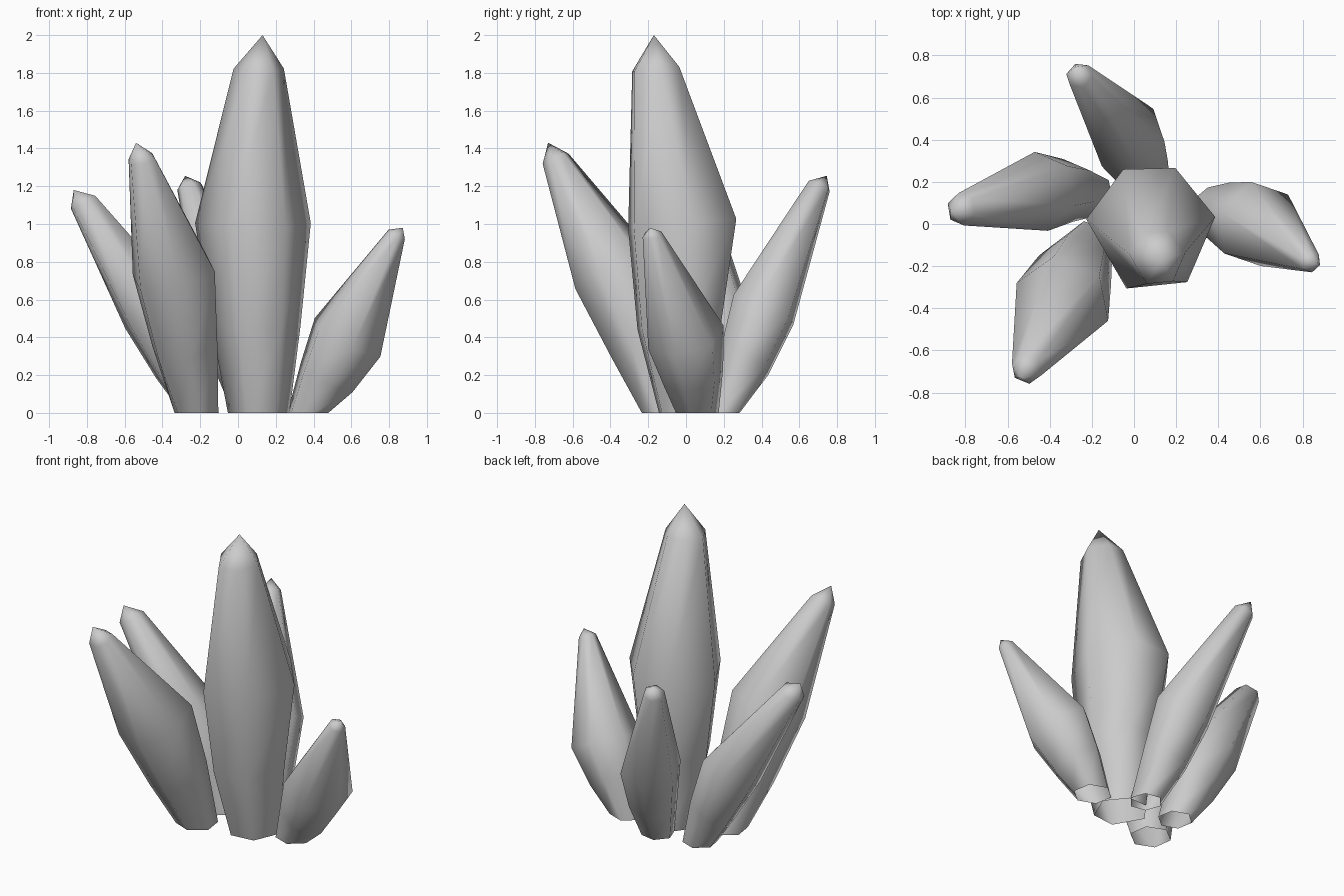
import bpy, bmesh, math
from mathutils import Vector

if "Cube" in bpy.data.objects:
    bpy.data.objects.remove(bpy.data.objects["Cube"])

mat = bpy.data.materials.new("crystal_grey")
mat.diffuse_color = (0.6, 0.6, 0.6, 1)
mat.use_nodes = True
mat.node_tree.nodes["Principled BSDF"].inputs["Base Color"].default_value = mat.diffuse_color
HEX = [0, 60, 120, 180, 240, 300]


def crystal(name, rings, apex, angles):
    """Six-sided pointed shard: rings of (centre, radius), open at the ground."""
    bm = bmesh.new()
    axis = Vector(rings[-1][0]) - Vector(rings[0][0])
    tilt = Vector((0, 0, 1)).rotation_difference(axis)
    loops = []
    for i, (centre, radius) in enumerate(rings):
        loop = []
        for a in angles:
            t = math.radians(a)
            p = Vector((math.cos(t), math.sin(t), 0)) * radius
            if i > 0:                       # the ground ring stays level
                p = tilt @ p
            loop.append(bm.verts.new(Vector(centre) + p))
        loops.append(loop)
    n = len(angles)
    for low, high in zip(loops, loops[1:]):
        for k in range(n):
            j = (k + 1) % n
            bm.faces.new((low[k], low[j], high[j], high[k]))
    tip = bm.verts.new(apex)
    for k in range(n):
        bm.faces.new((loops[-1][k], loops[-1][(k + 1) % n], tip))
    for f in bm.faces:
        f.smooth = True
    mesh = bpy.data.meshes.new(name)
    bm.to_mesh(mesh)
    bm.free()
    mesh.materials.append(mat)
    ob = bpy.data.objects.new(name, mesh)
    bpy.context.collection.objects.link(ob)


def turned(phase):
    return [a + phase for a in HEX]


# tall central shard
crystal("centre_crystal",
        [((0.11, 0.01, 0), 0.165), ((0.095, -0.035, 0.46), 0.24),
         ((0.08, -0.02, 1.0), 0.31), ((0.11, -0.16, 1.82), 0.135)],
        (0.13, -0.17, 2.0), [10, 68, 115, 172, 248, 304])

# shorter shards leaning outwards
crystal("front_left_crystal",
        [((-0.22, -0.11, 0), 0.125), ((-0.28, -0.22, 0.35), 0.185),
         ((-0.34, -0.37, 0.74), 0.235), ((-0.51, -0.69, 1.345), 0.075)],
        (-0.54, -0.73, 1.43), turned(-22))
crystal("left_crystal",
        [((-0.20, 0.14, 0), 0.105), ((-0.31, 0.16, 0.25), 0.15),
         ((-0.44, 0.155, 0.53), 0.19), ((-0.82, 0.07, 1.115), 0.078)],
        (-0.87, 0.06, 1.18), turned(40))
crystal("back_crystal",
        [((0.07, 0.19, 0), 0.10), ((0.02, 0.31, 0.27), 0.15),
         ((-0.03, 0.41, 0.545), 0.185), ((-0.26, 0.705, 1.2), 0.065)],
        (-0.28, 0.745, 1.255), turned(50))
crystal("right_crystal",
        [((0.37, 0.06, 0), 0.115), ((0.47, 0.04, 0.19), 0.165),
         ((0.58, 0.0, 0.40), 0.21), ((0.84, -0.18, 0.945), 0.052)],
        (0.872, -0.19, 0.98), turned(40))
